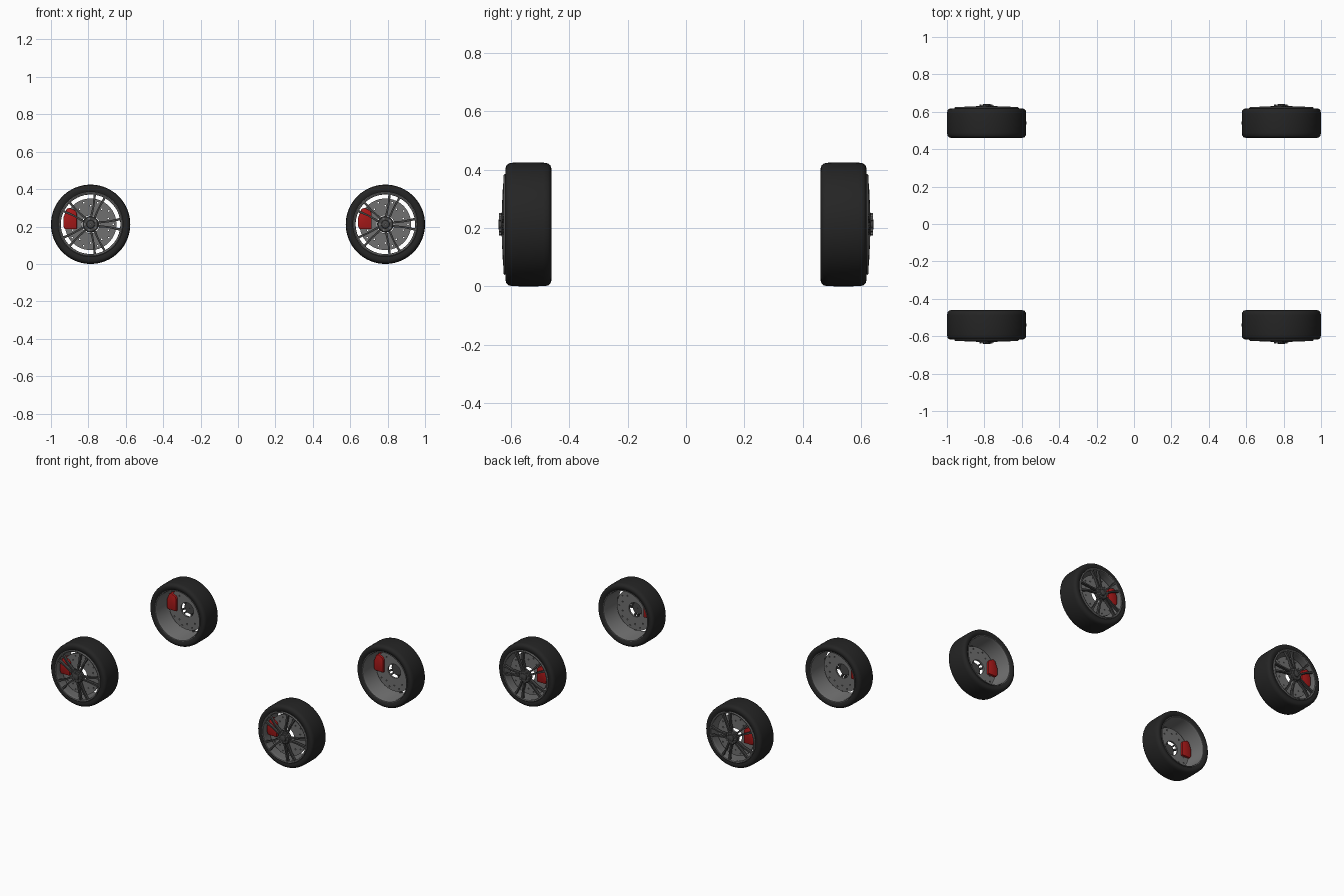
import bpy, bmesh, math
from mathutils import Matrix, Vector

if "Cube" in bpy.data.objects:
    bpy.data.objects.remove(bpy.data.objects["Cube"])

WHEEL_X, WHEEL_Z = 0.788, 0.212


def material(name, rgb):
    m = bpy.data.materials.new(name)
    m.diffuse_color = (*rgb, 1)
    m.use_nodes = True
    m.node_tree.nodes["Principled BSDF"].inputs["Base Color"].default_value = m.diffuse_color
    return m


RUBBER = material("rubber", (0.018, 0.018, 0.018))
DARK = material("dark_metal", (0.06, 0.06, 0.06))
STEEL = material("steel", (0.16, 0.16, 0.16))
RED = material("caliper_red", (0.4, 0.01, 0.01))
parts = []  # (name, mesh) of one wheel, axis along +y, centred on x = z = 0


def finish(name, bm, mat):
    bmesh.ops.recalc_face_normals(bm, faces=bm.faces)
    me = bpy.data.meshes.new(name)
    bm.to_mesh(me)
    bm.free()
    me.materials.append(mat)
    parts.append((name, me))


def lathe(name, profile, mat, n=64):
    """Revolve a closed (radius, y) outline about the y axis."""
    bm = bmesh.new()
    rings = []
    for i in range(n):
        a = 2 * math.pi * i / n
        rings.append([bm.verts.new((r * math.cos(a), y, r * math.sin(a))) for r, y in profile])
    for i in range(n):
        p, q = rings[i], rings[(i + 1) % n]
        for j in range(len(profile)):
            k = (j + 1) % len(profile)
            bm.faces.new((p[j], p[k], q[k], q[j]))
    finish(name, bm, mat)


def prism(bm, outline, front, back):
    """Extrude an (x, z) outline; front and back give y per point."""
    f = [bm.verts.new((x, y, z)) for (x, z), y in zip(outline, front)]
    b = [bm.verts.new((x, y, z)) for (x, z), y in zip(outline, back)]
    n = len(outline)
    faces = [bm.faces.new(f), bm.faces.new(b[::-1])]
    for i in range(n):
        faces.append(bm.faces.new((f[i], b[i], b[(i + 1) % n], f[(i + 1) % n])))
    return f + b


# tyre with rounded shoulders
lathe("tyre", [(0.166, 0.474), (0.178, 0.465), (0.192, 0.461), (0.202, 0.464), (0.209, 0.472),
               (0.2115, 0.488), (0.212, 0.54), (0.2115, 0.592), (0.209, 0.607), (0.202, 0.615),
               (0.192, 0.618), (0.178, 0.616), (0.166, 0.610)], RUBBER, 80)

# rim barrel with lip
lathe("rim_barrel", [(0.170, 0.466), (0.170, 0.616), (0.173, 0.620), (0.168, 0.625),
                     (0.161, 0.623), (0.159, 0.612), (0.162, 0.600), (0.162, 0.480), (0.166, 0.466)], STEEL, 80)

# five split spokes
bm = bmesh.new()
for i in range(5):
    rot = Matrix.Rotation(-2 * math.pi * i / 5, 4, 'Y')
    for s in (1, -1):
        outline = [(0.025, s * 0.002), (0.10, s * 0.011), (0.163, s * 0.022),
                   (0.160, s * 0.035), (0.10, s * 0.020), (0.025, s * 0.014)]
        front = [0.630, 0.629, 0.624, 0.624, 0.629, 0.630]
        back = [0.610, 0.611, 0.606, 0.606, 0.611, 0.610]
        bmesh.ops.transform(bm, matrix=rot, verts=prism(bm, outline, front, back))
finish("spokes", bm, DARK)

# hub and centre cap
lathe("hub", [(0.012, 0.600), (0.038, 0.600), (0.044, 0.608), (0.044, 0.628), (0.038, 0.633),
              (0.022, 0.633), (0.020, 0.640), (0.016, 0.642), (0.001, 0.642), (0.001, 0.600)], DARK, 48)

# wheel nuts between the spokes
bm = bmesh.new()
for i in range(5):
    a = 2 * math.pi * (i + 0.5) / 5
    m = (Matrix.Translation((0.033 * math.cos(a), 0.634, 0.033 * math.sin(a)))
         @ Matrix.Rotation(math.pi / 2, 4, 'X'))
    bmesh.ops.create_cone(bm, cap_ends=True, segments=6, radius1=0.007, radius2=0.007,
                          depth=0.012, matrix=m)
finish("wheel_nuts", bm, STEEL)

# drilled brake disc, made from a filled curve with holes
cu = bpy.data.curves.new("disc_outline", 'CURVE')
cu.dimensions, cu.fill_mode, cu.extrude = '2D', 'BOTH', 0.006


def circle(cx, cy, r, n):
    sp = cu.splines.new('POLY')
    sp.points.add(n - 1)
    for i, p in enumerate(sp.points):
        a = 2 * math.pi * i / n
        p.co = (cx + r * math.cos(a), cy + r * math.sin(a), 0, 1)
    sp.use_cyclic_u = True


circle(0, 0, 0.138, 64)
circle(0, 0, 0.048, 32)
for i in range(10):
    for r, shift in ((0.121, 0.0), (0.100, 0.5)):
        a = 2 * math.pi * (i + shift) / 10
        circle(r * math.cos(a), r * math.sin(a), 0.0045, 10)
tmp = bpy.data.objects.new("disc_outline", cu)
bpy.context.collection.objects.link(tmp)
bpy.context.view_layer.update()
disc = bpy.data.meshes.new_from_object(tmp.evaluated_get(bpy.context.evaluated_depsgraph_get()))
bpy.data.objects.remove(tmp)
bm = bmesh.new()
bm.from_mesh(disc)
bmesh.ops.remove_doubles(bm, verts=bm.verts, dist=1e-5)
bm.transform(Matrix.Translation((0, 0.579, 0)) @ Matrix.Rotation(math.pi / 2, 4, 'X'))
finish("brake_disc", bm, STEEL)

# caliper clamped over the disc, on the -x side
bm = bmesh.new()
shape = [(-0.074, -0.026), (-0.138, -0.026), (-0.146, -0.010), (-0.146, 0.035),
         (-0.128, 0.082), (-0.112, 0.088), (-0.082, 0.074), (-0.074, 0.060)]
prism(bm, shape, [0.602] * 8, [0.558] * 8)
bmesh.ops.bevel(bm, geom=bm.edges[:], offset=0.003, segments=2, affect='EDGES', profile=0.5)
finish("caliper", bm, RED)

# place the four wheels, mirrored front to back
for end, sy in (("front", -1), ("back", 1)):
    for side, sx in (("left", -1), ("right", 1)):
        for name, me in parts:
            data = me.copy()
            if sy < 0:
                data.transform(Matrix.Scale(-1, 4, Vector((0, 1, 0))))
                data.flip_normals()
            ob = bpy.data.objects.new(f"{end}_{side}_{name}", data)
            ob.location = (sx * WHEEL_X, 0, WHEEL_Z)
            bpy.context.collection.objects.link(ob)
            ob.select_set(True)
            bpy.context.view_layer.objects.active = ob
bpy.ops.object.shade_smooth_by_angle(angle=math.radians(35))
